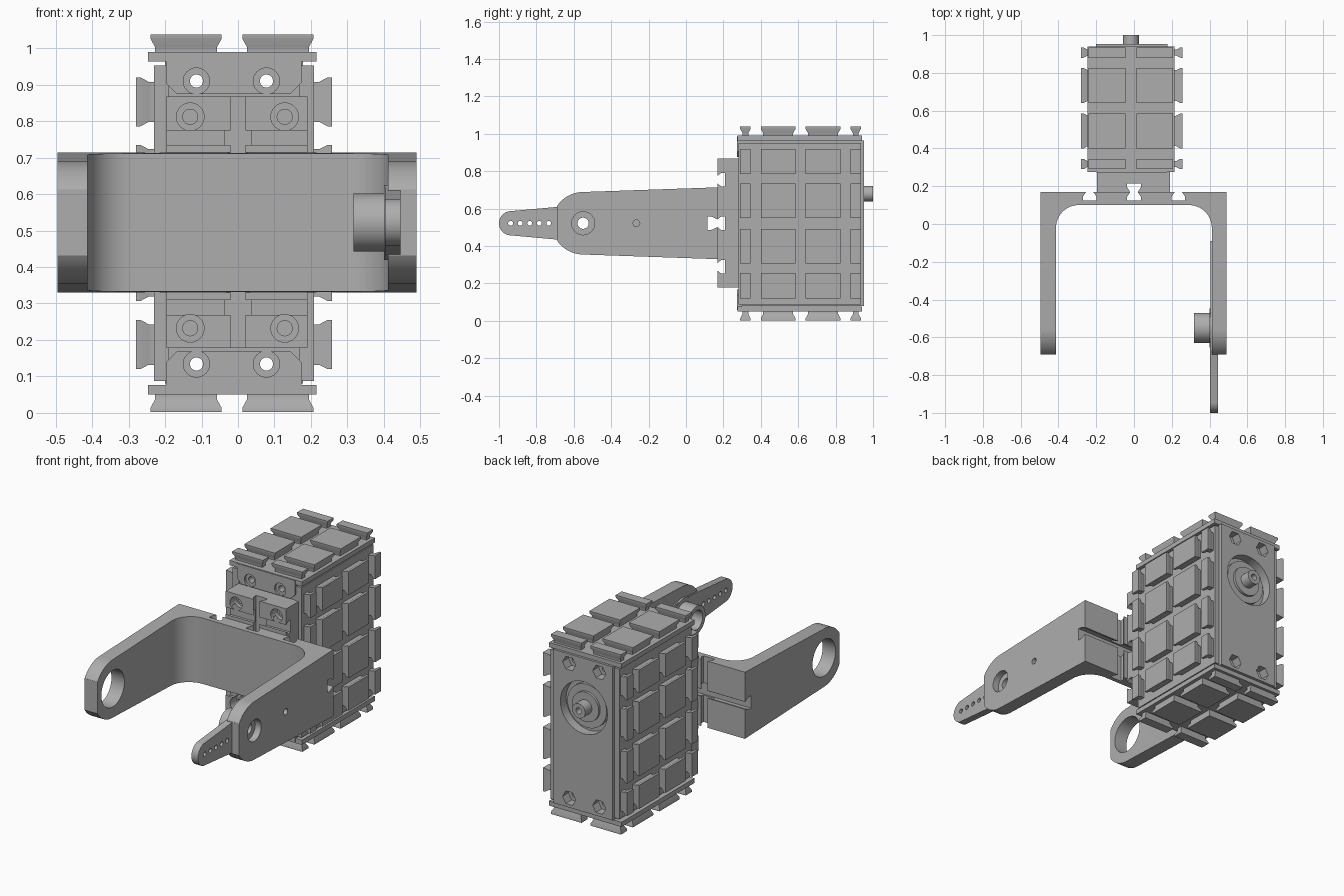
import bpy, bmesh
from math import cos, sin, radians, pi
from mathutils import Matrix

cube = bpy.data.objects.get("Cube")
if cube:
    bpy.data.objects.remove(cube)

grey = bpy.data.materials.new("plain grey")
grey.use_nodes = True
colour = (0.42, 0.42, 0.42, 1)
grey.diffuse_color = colour
grey.node_tree.nodes["Principled BSDF"].inputs["Base Color"].default_value = colour
parts = []


def finish(name, bm):
    bmesh.ops.recalc_face_normals(bm, faces=bm.faces)
    mesh = bpy.data.meshes.new(name)
    bm.to_mesh(mesh)
    bm.free()
    mesh.materials.append(grey)
    obj = bpy.data.objects.new(name, mesh)
    bpy.context.collection.objects.link(obj)
    parts.append(obj)
    return obj


def prism(name, pts, axis, lo, hi):
    """Extrude a flat outline along an axis; outlines use the other two axes in order."""
    bm = bmesh.new()
    i = "xyz".index(axis)

    def place(p, d):
        c = list(p)
        c.insert(i, d)
        return bm.verts.new(c)
    a = [place(p, lo) for p in pts]
    b = [place(p, hi) for p in pts]
    bm.faces.new(a)
    bm.faces.new(b)
    for k in range(len(pts)):
        n = (k + 1) % len(pts)
        bm.faces.new((a[k], a[n], b[n], b[k]))
    return finish(name, bm)


def arc(c, r, start, end, n=16):
    angles = [radians(start + (end - start) * k / n) for k in range(n + 1)]
    return [(c[0] + r * cos(t), c[1] + r * sin(t)) for t in angles]


def cyl(name, axis, c, r, lo, hi, n=32):
    return prism(name, arc(c, r, 0, 360, n)[:-1], axis, lo, hi)


def box(name, x, y, z):
    return prism(name, [(x[0], y[0]), (x[1], y[0]), (x[1], y[1]), (x[0], y[1])], "z", *z)


def combine(obj, tool, op="DIFFERENCE"):
    mod = obj.modifiers.new("boolean", "BOOLEAN")
    mod.operation, mod.object, mod.solver = op, tool, "EXACT"
    bpy.context.view_layer.objects.active = obj
    bpy.ops.object.modifier_apply(modifier=mod.name)
    parts.remove(tool)
    bpy.data.objects.remove(tool)


def waisted(c, lo, hi, along_first):
    """Bow-tie slot outline, narrow at the joint plane."""
    steps = [(lo, .036), (lo + .02, .036), (.168, .02), (hi - .02, .036), (hi, .036)]
    pts = [(d, c + w) for d, w in steps] + [(d, c - w) for d, w in reversed(steps)]
    return pts if along_first else [(b, a) for a, b in pts]


def pads(name, us, vs, height, matrix):
    """Grid of gripping pads that flare outwards to a lip."""
    bm = bmesh.new()
    for u0, u1 in us:
        for v0, v1 in vs:
            rings = []
            for h, inset in ((-.005, .012), (.3, .012), (.75, 0), (1, 0)):
                w = h * height
                rect = ((u0 + inset, v0 + inset), (u1 - inset, v0 + inset),
                        (u1 - inset, v1 - inset), (u0 + inset, v1 - inset))
                rings.append([bm.verts.new((u, v, w)) for u, v in rect])
            bm.faces.new(rings[0])
            bm.faces.new(rings[-1])
            for a, b in zip(rings, rings[1:]):
                for k in range(4):
                    n = (k + 1) % 4
                    bm.faces.new((a[k], a[n], b[n], b[k]))
    bm.transform(matrix)
    return finish(name, bm)


MID = .522                       # mid height of the whole model
CX = -.016                       # centre of the motor box
columns = [(.29, .345), (.40, .585), (.64, .826), (.88, .935)]

# Motor housing with shaft recess and corner bolt holes
housing = box("motor_housing", (-.2, .178), (.285, .953), (.08, .965))
combine(housing, cyl("recess", "y", (CX, .68), .15, .90, 1, 48))
tabs = []
for side in (1, -1):
    low, high = sorted((MID + side * .353, MID + side * .465))
    corner = .03
    tip = MID + side * .353
    root = MID + side * .465
    outline = [(-.198, root), (-.198, tip + side * corner), (-.198 + corner, tip),
               (.174 - corner, tip), (.174, tip + side * corner), (.174, root)]
    tabs.append(prism("upper_tab" if side > 0 else "lower_tab", outline, "y", .272, .30))
for tab, side in zip(tabs, (1, -1)):
    z = MID + side * .388
    for x in (-.114, .078):
        combine(tab, cyl("bore", "y", (x, z), .036, .2, .29))
        combine(tab, cyl("hole", "y", (x, z), .018, .2, .4))
        combine(housing, cyl("hole", "y", (x, z), .018, .2, 1))
        combine(housing, cyl("nut_pocket", "y", (x, z), .042, .90, 1, 6))

# Stepped boss and hollow output shaft
cyl("boss_ring", "y", (CX, .68), .125, .88, .925, 48)
cyl("boss_step", "y", (CX, .68), .085, .88, .94, 48)
shaft = cyl("output_shaft", "y", (CX, .68), .042, .88, 1)
combine(shaft, cyl("bore", "y", (CX, .68), .018, .95, 1.1))

# Side, top and bottom plates with their pads
rows = [(.12, .255), (.307, .49), (.55, .735), (.786, .92)]
for name, x, side in (("left", .178, 1), ("right", -.2, -1)):
    outer = x + side * .03
    box(name + "_plate", sorted((x - side * .01, outer)), (.28, .935), (.088, .952))
    m = Matrix(((0, 0, side, outer), (1, 0, 0, 0), (0, 1, 0, 0), (0, 0, 0, 1)))
    pads(name + "_pads", columns, rows, .05, m)
top_cols = [(-.24, -.045), (.012, .207)]
for name, z, side in (("top", .99, 1), ("bottom", .05, -1)):
    box(name + "_plate", (-.247, .215), (.275, .94), sorted((z, z - side * .027)))
    m = Matrix.Translation((0, 0, z)) @ Matrix.Diagonal((1, 1, side, 1))
    pads(name + "_pads", top_cols, columns, .048, m)

# Slotted adapter block between bracket and housing
adapter = box("adapter_block", (-.196, .19), (.168, .29), (.178, .868))
combine(adapter, prism("slot", waisted(0, .12, .215, False), "z", 0, 1))
for z in (MID, MID + .233, MID - .233):
    combine(adapter, prism("slot", waisted(z, .12, .208, True), "x", -1, 1))
for x in (-.131, .128):
    for z in (MID - .29, MID + .29):
        combine(adapter, cyl("bore", "y", (x, z), .038, .1, .23))
        cyl("adapter_screw", "y", (x, z), .022, .22, .24)

# U-shaped bracket with tapered, rounded arms
plan = [(-.495, .17), (-.495, -.8), (-.413, -.8)]
plan += arc((-.293, -.02), .12, 180, 90) + arc((.292, -.02), .12, 90, 0)
plan += [(.412, -.8), (.49, -.8), (.49, .17)]
bracket = prism("bracket", plan, "z", .2, .9)
pivot = (-.55, MID)
outline = [(.2, .715)] + arc(pivot, .167, 92, 147) + arc(pivot, .167, 213, 268) + [(.2, .329)]
combine(bracket, prism("arm_profile", outline, "x", -1, 1), "INTERSECT")
combine(bracket, prism("slot", waisted(MID, .115, .208, True), "x", -1, 1))
for x in (-.235, 0, .235):
    combine(bracket, prism("slot", waisted(x, .125, .215, False), "z", 0, 1))
combine(bracket, cyl("bearing_hole", "x", pivot, .105, -.6, -.3, 48))
combine(bracket, cyl("horn_hole", "x", pivot, .062, .3, .6))
combine(bracket, cyl("pin_hole", "x", (-.265, MID), .018, .3, .6, 16))

# Motor horn: disc, two tapered arms and a hollow hub
horn = cyl("motor_horn", "x", pivot, .103, .4, .452, 48)
long_arm = arc((-.935, MID), .065, 100, 260) + [(-.55, MID - .1), (-.55, MID + .1)]
short_arm = arc((-.15, MID), .06, 80, -80) + [(-.55, MID - .1), (-.55, MID + .1)]
combine(horn, prism("long_arm", long_arm, "x", .403, .445), "UNION")
combine(horn, prism("short_arm", short_arm, "x", .404, .444), "UNION")
combine(horn, cyl("hub", "x", pivot, .08, .317, .42), "UNION")
combine(horn, cyl("hub_bore", "x", pivot, .055, .2, .385))
combine(horn, cyl("screw_hole", "x", pivot, .03, .2, .6))
for k in range(5):
    combine(horn, cyl("link_hole", "x", (-.938 + .051 * k, MID), .013, .3, .6, 16))

# Smooth the round faces, keep hard edges
bpy.ops.object.select_all(action="DESELECT")
for obj in parts:
    obj.select_set(True)
bpy.context.view_layer.objects.active = parts[0]
bpy.ops.object.shade_smooth_by_angle(angle=pi / 6)
